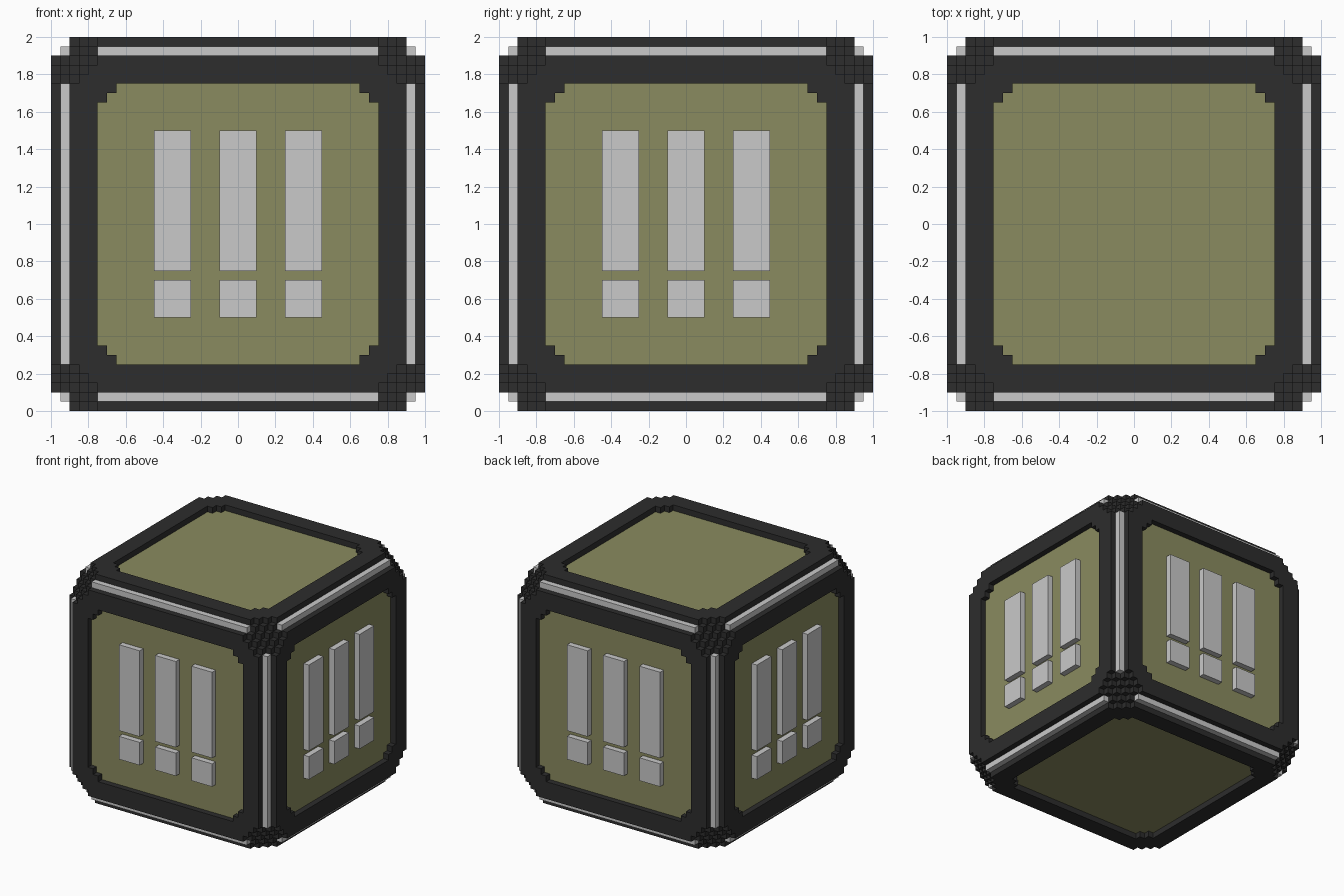
import bpy, bmesh
from mathutils import Matrix, Vector

if "Cube" in bpy.data.objects:
    bpy.data.objects.remove(bpy.data.objects["Cube"])

S = 0.05                      # voxel size
CENTRE = Vector((0, 0, 1))


def material(name, rgb):
    m = bpy.data.materials.new(name)
    m.diffuse_color = (*rgb, 1)
    m.use_nodes = True
    m.node_tree.nodes["Principled BSDF"].inputs["Base Color"].default_value = m.diffuse_color
    return m


DARK = material("charcoal", (0.026, 0.026, 0.026))
OLIVE = material("olive", (0.254, 0.258, 0.115))
LIGHT = material("light grey", (0.585, 0.585, 0.585))


def finish(bm, name, mat, matrix):
    bmesh.ops.recalc_face_normals(bm, faces=bm.faces)
    bm.transform(matrix)
    me = bpy.data.meshes.new(name)
    bm.to_mesh(me)
    bm.free()
    me.materials.append(mat)
    bpy.context.collection.objects.link(bpy.data.objects.new(name, me))


def box(bm, lo, hi):
    lo, hi = Vector(lo), Vector(hi)
    m = Matrix.Translation((lo + hi) / 2) @ Matrix.Diagonal((*(hi - lo), 1))
    bmesh.ops.create_cube(bm, size=1, matrix=m)


def stepped_square(half, steps):
    """Square outline whose corners are cut back in voxel steps."""
    corner = []
    for a in range(steps):
        y = half - (steps - a) * S
        corner += [(half - a * S, y), (half - (a + 1) * S, y)]
    corner.append((half - steps * S, half))
    pts = []
    for _ in range(4):
        pts += corner
        corner = [(-y, x) for x, y in corner]
    return pts


def ring(bm, outer, inner, z):
    """Flat ring between two outlines, one voxel thick, starting at z."""
    edges = []
    for loop in (outer, inner):
        vs = [bm.verts.new((x, y, z)) for x, y in loop]
        edges += [bm.edges.new((v, vs[i - 1])) for i, v in enumerate(vs)]
    filled = bmesh.ops.triangle_fill(bm, use_beauty=True, edges=edges, normal=(0, 0, 1))
    faces = [g for g in filled["geom"] if isinstance(g, bmesh.types.BMFace)]
    ext = bmesh.ops.extrude_face_region(bm, geom=faces, use_keep_orig=True)
    verts = [g for g in ext["geom"] if isinstance(g, bmesh.types.BMVert)]
    bmesh.ops.translate(bm, vec=(0, 0, S), verts=verts)


# Six sides: direction of local right and local up
SIDES = {
    "front": ((1, 0, 0), (0, 0, 1)), "right": ((0, 1, 0), (0, 0, 1)),
    "back": ((-1, 0, 0), (0, 0, 1)), "left": ((0, -1, 0), (0, 0, 1)),
    "top": ((1, 0, 0), (0, 1, 0)), "bottom": ((1, 0, 0), (0, -1, 0)),
}
for side, (right, up) in SIDES.items():
    r, u = Vector(right), Vector(up)
    matrix = Matrix.Translation(CENTRE) @ Matrix((r, u, r.cross(u))).transposed().to_4x4()

    # dark frame, two stepped layers
    bm = bmesh.new()
    ring(bm, stepped_square(0.9, 3), stepped_square(0.75, 2), 0.95)
    ring(bm, stepped_square(0.9, 2), stepped_square(0.75, 0), 0.9)
    finish(bm, side + "_frame", DARK, matrix)

    # recessed panel
    bm = bmesh.new()
    box(bm, (-0.75, -0.75, 0.9), (0.75, 0.75, 0.95))
    finish(bm, side + "_panel", OLIVE, matrix)

    # three raised long bars with short blocks below, on upright sides
    if side not in ("top", "bottom"):
        bm = bmesh.new()
        for x in (-0.35, 0, 0.35):
            for y0, y1 in ((-0.25, 0.5), (-0.5, -0.3)):
                box(bm, (x - 0.1, y0, 0.95), (x + 0.1, y1, 1.0))
        finish(bm, side + "_bars", LIGHT, matrix)

# Twelve cube edges: light trim strips, and the dark core behind the corners
trim, core = bmesh.new(), bmesh.new()
for axis in range(3):
    for a in (-1, 1):
        for b in (-1, 1):
            for bm, mid, length in ((trim, 0.925, 0.75), (core, 0.875, 0.85)):
                c, h = Vector(), Vector((S / 2, S / 2, S / 2))
                c[(axis + 1) % 3], c[(axis + 2) % 3] = a * mid, b * mid
                h[axis] = length
                box(bm, c - h, c + h)
finish(trim, "edge_trim", LIGHT, Matrix.Translation(CENTRE))
finish(core, "corner_core", DARK, Matrix.Translation(CENTRE))
